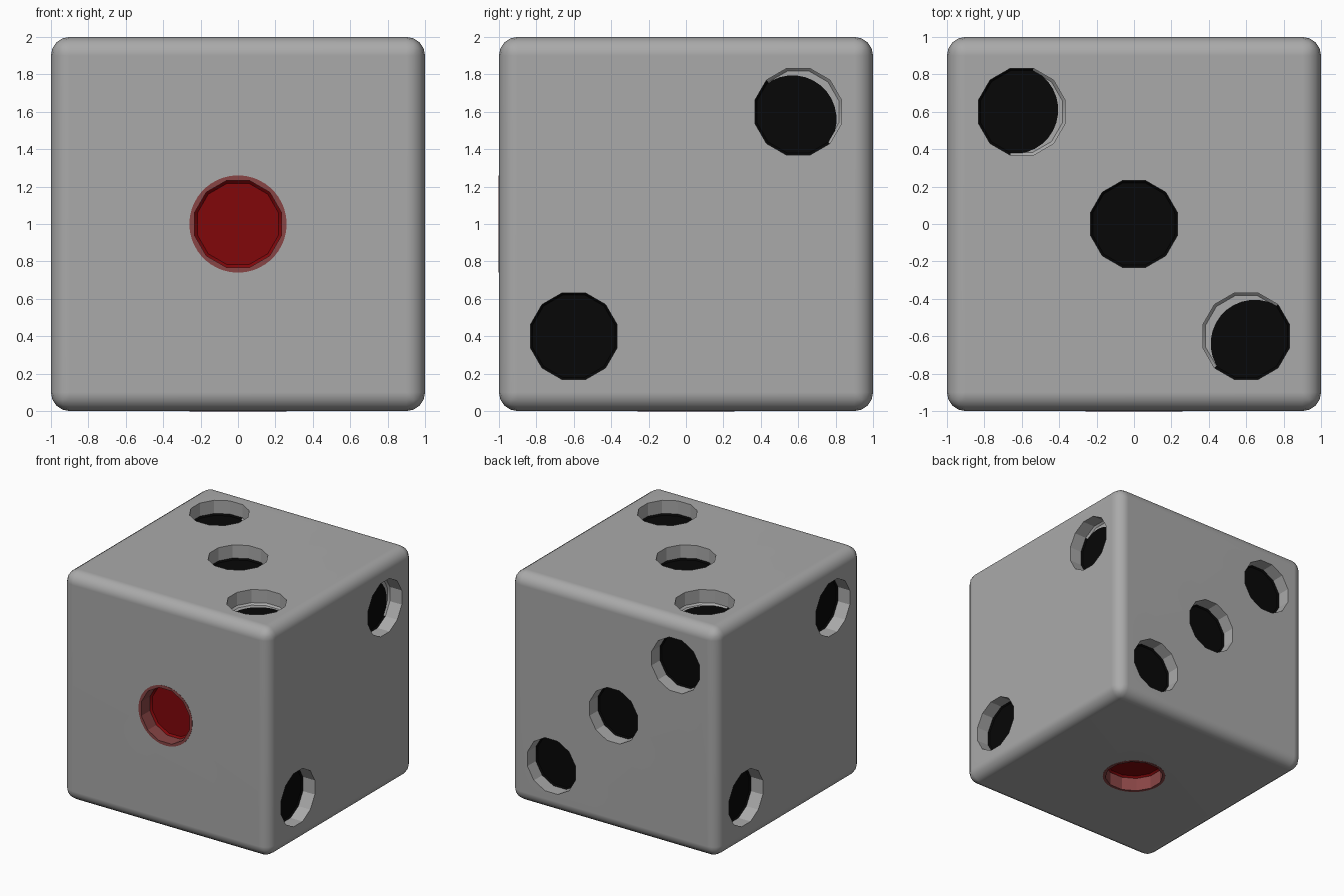
import bpy, bmesh, math
from mathutils import Matrix, Vector

old = bpy.data.objects.get("Cube")
if old:
    bpy.data.objects.remove(old)

SIDES, RADIUS, DEPTH, LIP = 12, 0.24, 0.13, 0.015
PAINT = 0.235


def material(name, rgb):
    m = bpy.data.materials.new(name)
    m.use_nodes = True
    m.diffuse_color = (*rgb, 1)
    bsdf = m.node_tree.nodes["Principled BSDF"]
    bsdf.inputs["Base Color"].default_value = (*rgb, 1)
    bsdf.inputs["Roughness"].default_value = 0.6
    return m


MATS = [material("body grey", (0.4, 0.4, 0.4)),
        material("pip black", (0.002, 0.002, 0.002)),
        material("pip red", (0.22, 0.002, 0.003)),
        material("faded red", (0.25, 0.06, 0.06))]
GREY, BLACK, RED, FADED = range(4)


def make_object(name, bm):
    bmesh.ops.recalc_face_normals(bm, faces=bm.faces)
    mesh = bpy.data.meshes.new(name)
    bm.to_mesh(mesh)
    bm.free()
    for m in MATS:
        mesh.materials.append(m)
    ob = bpy.data.objects.new(name, mesh)
    bpy.context.collection.objects.link(ob)
    return ob


def side_frame(normal, right):
    """Matrix whose local z points out of a cube side and x to its right."""
    n, u = Vector(normal), Vector(right)
    m = Matrix((u, n.cross(u), n)).transposed().to_4x4()
    return Matrix.Translation((0, 0, 1)) @ m @ Matrix.Translation((0, 0, 1))


def loft(bm, frame, center, sides, rings, mats):
    """Closed round solid from (radius, height) rings; one material per band, last for the end."""
    loops = []
    for r, z in rings:
        angles = [math.tau * (i + 0.5) / sides for i in range(sides)]
        loops.append([bm.verts.new(frame @ Vector((center[0] + r * math.cos(a),
                                                   center[1] + r * math.sin(a), z)))
                      for a in angles])
    bm.faces.new(loops[0]).material_index = mats[0]
    for lo, hi, mat in zip(loops, loops[1:], mats):
        for i in range(sides):
            j = (i + 1) % sides
            f = bm.faces.new((lo[i], lo[j], hi[j], hi[i]))
            f.material_index = mat(i) if callable(mat) else mat
    bm.faces.new(loops[-1]).material_index = mats[-1]


# Each side: outward direction, rightward direction, pips as (centre, paint offset)
diagonal = [(0.6, 0.6), (-0.6, -0.6)]
SIDES_OF_DIE = {
    "front": ((0, -1, 0), (1, 0, 0), [((0, 0), (0, 0))]),
    "bottom": ((0, 0, -1), (1, 0, 0), [((0, 0), (0, 0))]),
    "right": ((1, 0, 0), (0, 1, 0), [((0.6, 0.6), (-0.03, -0.04)), ((-0.6, -0.6), (0.005, 0))]),
    "left": ((-1, 0, 0), (0, -1, 0), [(c, (0, 0)) for c in diagonal]),
    "back": ((0, 1, 0), (-1, 0, 0), [(c, (0, 0)) for c in diagonal + [(0, 0)]]),
    "top": ((0, 0, 1), (1, 0, 0), [((-0.6, 0.6), (-0.04, 0.01)), ((0, 0), (-0.01, 0)),
                                   ((0.6, -0.6), (0.045, -0.04))]),
}

# Pip cutters, floor paint and the faded rims around the red pips
cut, paint, rims = bmesh.new(), bmesh.new(), bmesh.new()
for normal, right, pips in SIDES_OF_DIE.values():
    frame = side_frame(normal, right)
    red = len(pips) == 1
    for c, off in pips:
        def lip_colour(i):
            a = math.tau * (i + 1) / SIDES
            gap = Vector((math.cos(a), math.sin(a))) * (RADIUS - LIP) - Vector(off)
            return BLACK if gap.length < PAINT else GREY
        wall = FADED if red else GREY
        loft(cut, frame, c, SIDES,
             [(RADIUS, 0.1), (RADIUS, LIP - DEPTH), (RADIUS - LIP, -DEPTH)],
             [wall, RED if red else lip_colour, RED if red else GREY])
        if red:
            loft(rims, frame, c, 48, [(0.26, -0.01), (0.26, 0.002)], [FADED, FADED])
        else:
            spot = (c[0] + off[0], c[1] + off[1])
            loft(paint, frame, spot, 32, [(PAINT, -DEPTH - 0.003), (PAINT, 0.003 - DEPTH)],
                 [BLACK, BLACK])

cutter = make_object("pip_cutter", cut)
cutter.hide_render = True
make_object("pip_paint", paint)
red_rims = make_object("red_pip_rims", rims)

# Rounded cube
bm = bmesh.new()
bmesh.ops.create_cube(bm, size=2, matrix=Matrix.Translation((0, 0, 1)))
bmesh.ops.bevel(bm, geom=bm.edges[:], offset=0.1, segments=4, profile=0.5, affect='EDGES')
body = make_object("die_body", bm)

# Cut the pips out of the body and rims, then drop the cutter
for ob in (body, red_rims):
    mod = ob.modifiers.new("pips", 'BOOLEAN')
    mod.object = cutter
    mod.solver = 'EXACT'
    bpy.context.view_layer.update()
    baked = bpy.data.meshes.new_from_object(ob.evaluated_get(bpy.context.evaluated_depsgraph_get()))
    ob.modifiers.clear()
    ob.data = baked
bpy.data.objects.remove(cutter)

# Smooth rounded edges, crisp pip facets
body.data.shade_smooth()
body.data.set_sharp_from_angle(angle=math.radians(25))
weighted = body.modifiers.new("even shading", 'WEIGHTED_NORMAL')
weighted.keep_sharp = True
